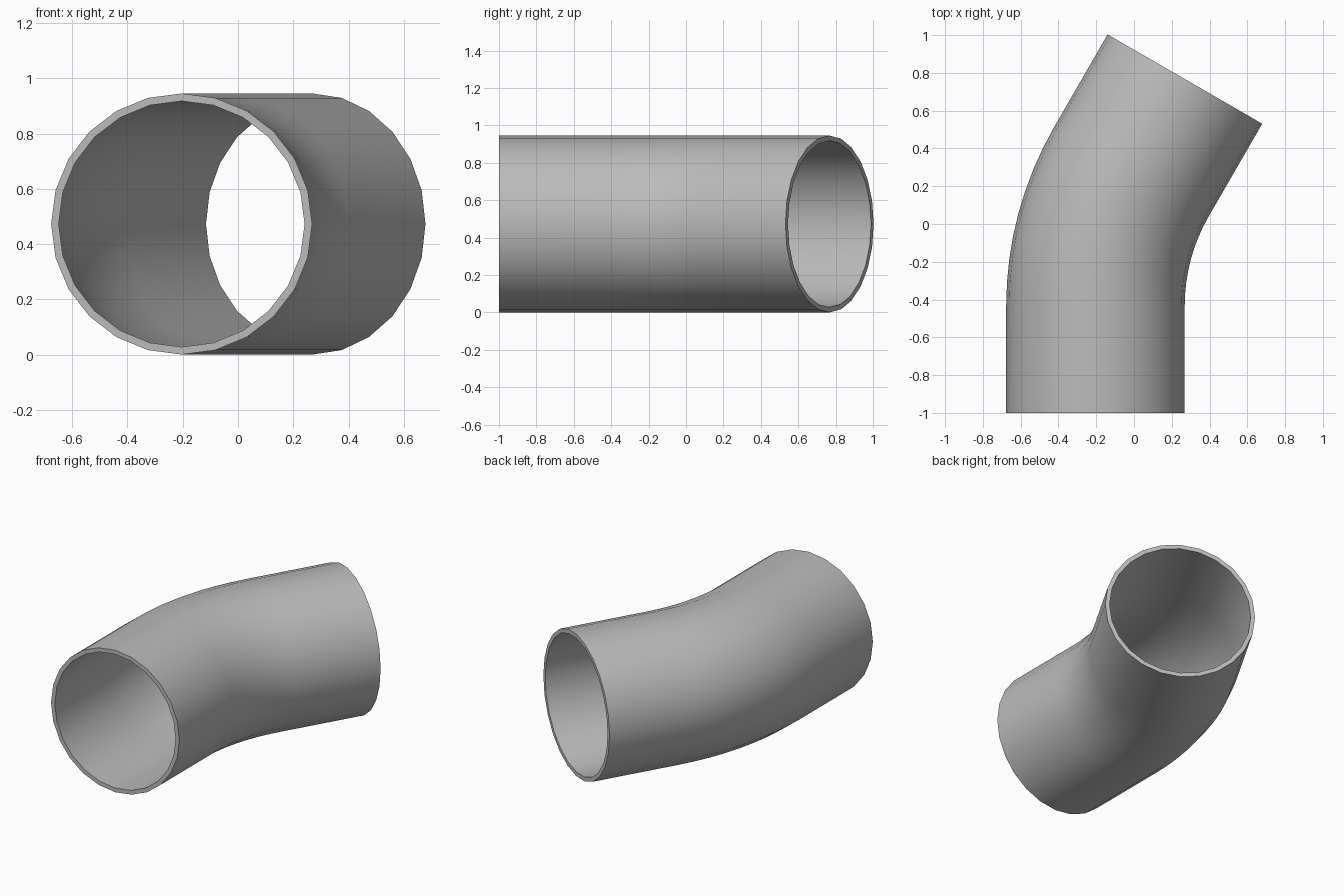
import bpy, bmesh
from math import sin, cos, tan, pi, radians
from mathutils import Vector

cube = bpy.data.objects.get("Cube")
if cube:
    bpy.data.objects.remove(cube, do_unlink=True)

OUTER, INNER = 0.4725, 0.445
SIDES, BEND_STEPS = 24, 8
BEND = radians(30)
BEND_RADIUS = 3 * OUTER
START = Vector((-0.204, -1.0, OUTER))
STRAIGHT = 0.947 - BEND_RADIUS * tan(BEND / 2)

grey = bpy.data.materials.new("steel grey")
grey.use_nodes = True
colour = (0.5, 0.5, 0.5, 1)
grey.diffuse_color = colour
grey.node_tree.nodes["Principled BSDF"].inputs["Base Color"].default_value = colour

# Centre line: straight leg, bend towards +x, straight leg
stations = [(START, 0.0)]
bend_start = START + Vector((0, STRAIGHT, 0))
for i in range(BEND_STEPS + 1):
    a = BEND * i / BEND_STEPS
    stations.append((bend_start + BEND_RADIUS * Vector((1 - cos(a), sin(a), 0)), a))
stations.append((stations[-1][0] + STRAIGHT * Vector((sin(BEND), cos(BEND), 0)), BEND))

bm = bmesh.new()


def ring(centre, turn, radius):
    """Circle of vertices square to the centre line."""
    side = Vector((cos(turn), -sin(turn), 0))
    up = Vector((0, 0, 1))
    angles = [2 * pi * k / SIDES for k in range(SIDES)]
    return [bm.verts.new(centre + radius * (side * cos(t) + up * sin(t))) for t in angles]


def bridge(a, b, smooth):
    for k in range(SIDES):
        n = (k + 1) % SIDES
        bm.faces.new((a[k], a[n], b[n], b[k])).smooth = smooth


# Outer and inner walls, joined by flat rims at both ends
outer = [ring(c, t, OUTER) for c, t in stations]
inner = [ring(c, t, INNER) for c, t in stations]
for wall in (outer, inner):
    for a, b in zip(wall, wall[1:]):
        bridge(a, b, True)
for end in (0, -1):
    bridge(outer[end], inner[end], False)
bmesh.ops.recalc_face_normals(bm, faces=bm.faces)

mesh = bpy.data.meshes.new("pipe_elbow")
bm.to_mesh(mesh)
bm.free()
mesh.materials.append(grey)
pipe = bpy.data.objects.new("pipe_elbow", mesh)
bpy.context.collection.objects.link(pipe)

# Smooth walls with crisp rims
bpy.ops.object.select_all(action='DESELECT')
pipe.select_set(True)
bpy.context.view_layer.objects.active = pipe
bpy.ops.object.shade_smooth_by_angle(angle=radians(40))
